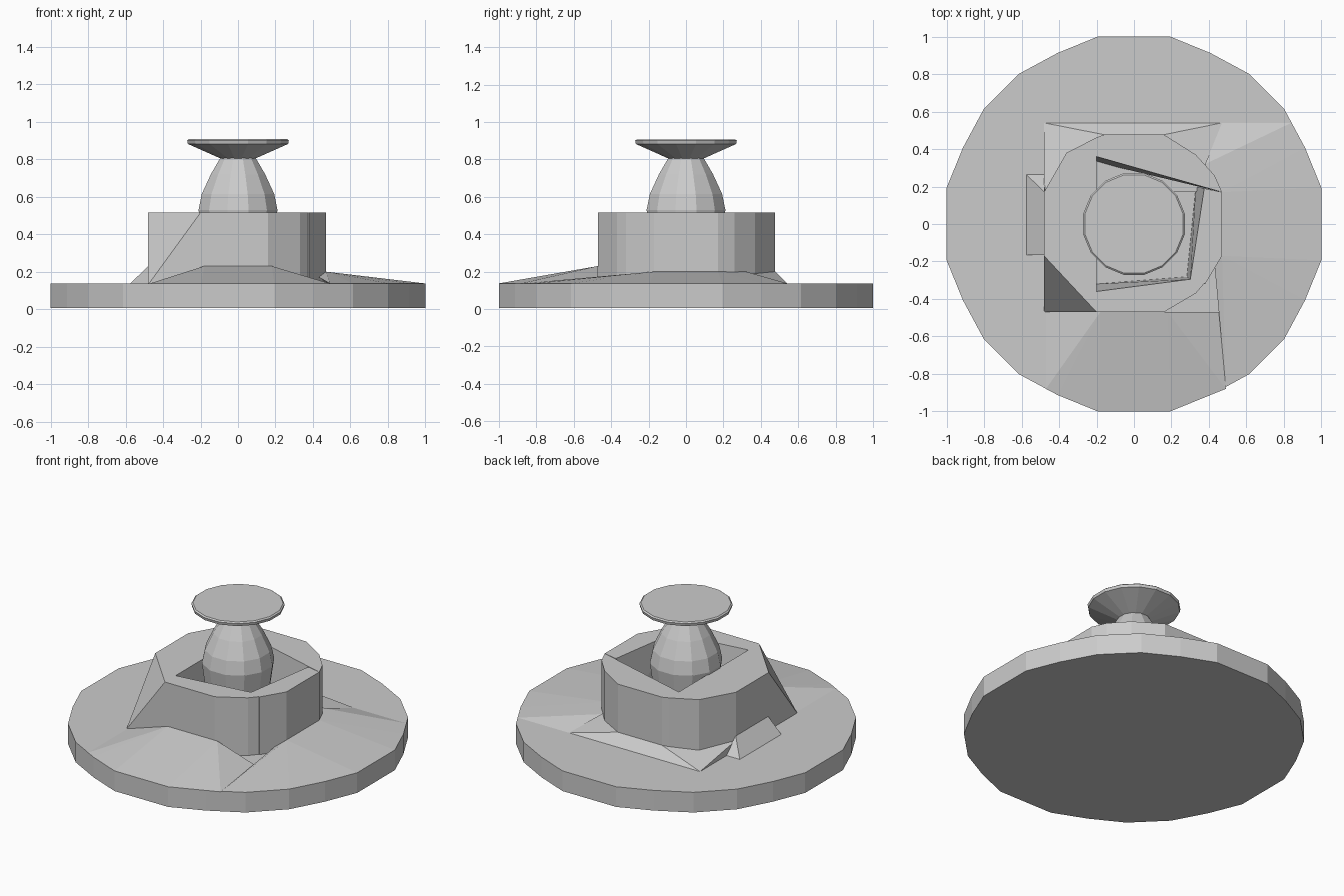
import bpy, bmesh
from math import cos, sin, radians, pi

if "Cube" in bpy.data.objects:
    bpy.data.objects.remove(bpy.data.objects["Cube"])


def finish(bm, name):
    bmesh.ops.recalc_face_normals(bm, faces=bm.faces)
    mesh = bpy.data.meshes.new(name)
    bm.to_mesh(mesh)
    bm.free()
    obj = bpy.data.objects.new(name, mesh)
    bpy.context.collection.objects.link(obj)
    return obj


def hull(name, points):
    bm = bmesh.new()
    for p in points:
        bm.verts.new(p)
    res = bmesh.ops.convex_hull(bm, input=bm.verts)
    junk = {v for v in res["geom_interior"] + res["geom_unused"]
            if isinstance(v, bmesh.types.BMVert)}
    bmesh.ops.delete(bm, geom=list(junk), context='VERTS')
    bmesh.ops.dissolve_limit(bm, angle_limit=radians(0.5),
                             verts=bm.verts, edges=bm.edges)
    return finish(bm, name)


def lathe(name, profile, sides, turn=0.0):
    bm = bmesh.new()
    rings = [[bm.verts.new((r * cos(2 * pi * i / sides + turn),
                            r * sin(2 * pi * i / sides + turn), z))
              for i in range(sides)] for r, z in profile]
    for a, b in zip(rings, rings[1:]):
        for i in range(sides):
            j = (i + 1) % sides
            bm.faces.new((a[i], a[j], b[j], b[i]))
    bm.faces.new(rings[0])
    bm.faces.new(rings[-1])
    return finish(bm, name)


def layer(pts, z):
    return [(x, y, z) for x, y in pts]


LOW, RIM, TOP = 0.005, 0.137, 0.515

# Base plate: rounded polygon with flats on the four axes
quarter = [(11, 1.0187), (24, 1.0), (37.5, 1.01), (52.5, 1.01), (66, 1.0), (79, 1.0187)]
edge = [(r * cos(radians(a + q)), r * sin(radians(a + q)))
        for q in (0, 90, 180, 270) for a, r in quarter]
hull("base_plate", layer(edge, LOW) + layer(edge, RIM))

# Sloped skirts between the collar and the plate
front = [p for p in edge if p[1] < -0.85] + [(-0.47, -0.47), (0.48, -0.47), (0.49, -0.88), (-0.47, -0.88)]
hull("front_skirt", layer(front, RIM) + [(-0.18, -0.47, 0.23), (0.18, -0.47, 0.23)])
right = [p for p in edge if p[0] > 0.5 and p[1] < 0.54] + [(0.49, -0.87), (0.47, 0.54), (0.84, 0.54)]
hull("right_skirt", layer(right, RIM) + [(0.47, -0.17, 0.2), (0.47, 0.17, 0.2), (0.38, 0.32, 0.2)])
hull("back_skirt", layer([(-0.48, 0.54), (0.47, 0.54), (0.47, 0.17), (-0.48, 0.17)], RIM)
     + layer([(-0.48, 0.17), (-0.16, 0.477), (0.16, 0.477), (0.47, 0.17)], 0.2))
hull("left_wedge", layer([(-0.575, -0.165), (-0.575, 0.265), (-0.47, 0.265), (-0.47, -0.165)], RIM)
     + [(-0.479, -0.165, 0.23), (-0.479, 0.17, 0.23)])

# Collar: four blocks around an uneven square opening
left = [(-0.2, -0.47), (-0.48, -0.17), (-0.48, 0.17), (-0.36, 0.38), (-0.2, 0.462)]
hull("collar_left", layer(left, TOP) + layer(left + [(-0.48, -0.47)], 0.13))
back = [(-0.2, 0.462), (-0.16, 0.477), (0.16, 0.477), (0.33, 0.37), (0.43, 0.26), (0.47, 0.17)]
hull("collar_back", layer(back + [(-0.2, 0.36)], TOP) + layer(back + [(-0.2, 0.33)], 0.13))
side = [(0.47, 0.17), (0.47, -0.17), (0.38, -0.32)]
hull("collar_right", layer(side + [(0.375, 0.19), (0.3, -0.3)], TOP)
     + layer(side + [(0.33, 0.2), (0.28, -0.3)], 0.13))
fore = [(-0.2, -0.47), (0.16, -0.47), (0.33, -0.37), (0.39, -0.3)]
hull("collar_front", layer(fore + [(-0.2, -0.36), (0.3, -0.295)], TOP)
     + layer(fore + [(-0.2, -0.32), (0.3, -0.28)], 0.13))

# Bulb-shaped stem
lathe("stem", [(0.16, 0.13), (0.2, 0.4), (0.218, 0.53), (0.2, 0.615),
               (0.15, 0.72), (0.09, 0.82)], 12, pi / 12)

# Flared cap on top
lathe("cap", [(0.085, 0.8), (0.273, 0.882), (0.277, 0.9), (0.268, 0.907)], 16, pi / 16)
